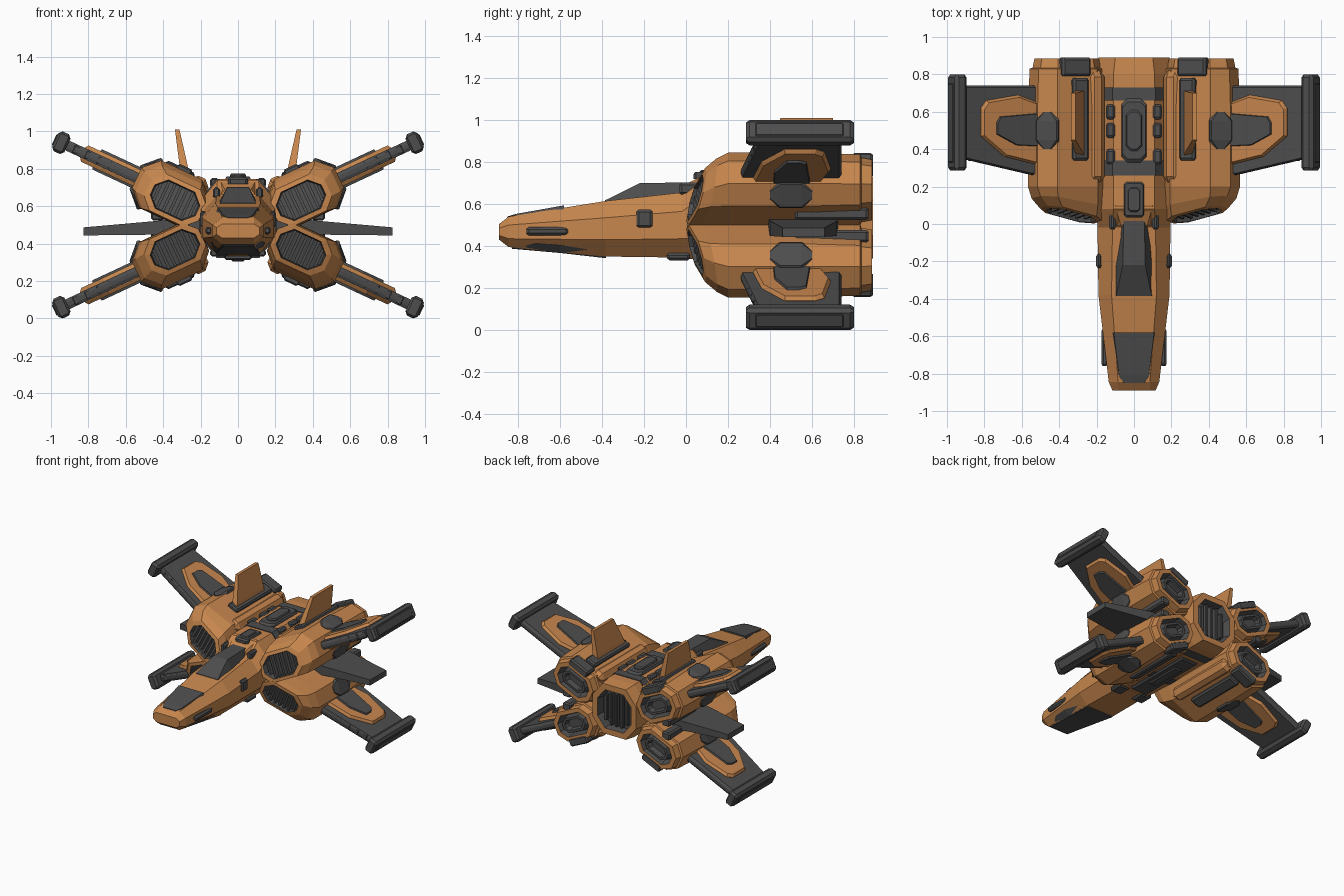
import bpy, bmesh, math

if "Cube" in bpy.data.objects:
    bpy.data.objects.remove(bpy.data.objects["Cube"])

def material(name, rgb):
    m = bpy.data.materials.new(name)
    m.diffuse_color = (*rgb, 1)
    m.use_nodes = True
    m.node_tree.nodes["Principled BSDF"].inputs["Base Color"].default_value = m.diffuse_color
    return m

ORANGE = material("orange_paint", (0.57, 0.24, 0.075))
DARK = material("dark_metal", (0.075, 0.075, 0.075))
A = math.radians(25)
CA, SA = math.cos(A), math.sin(A)
FOUR = [(1, 1), (-1, 1), (1, -1), (-1, -1)]
PAIR = FOUR[:2]
ONE = FOUR[:1]

def world(p):
    return p

def wing_frame(p):
    # (along the wing, y, across the wing) to upper-right arm of the X
    u, y, v = p
    return (0.36 + u * CA - v * SA, y, 0.667 + u * SA + v * CA)

def loft(name, rings, mat, frame=world, copies=ONE, dark=()):
    """Skin rings with capped ends; segments listed in dark are dark. Copies mirror about x=0 and z=0.5."""
    n, last = len(rings[0]), len(rings) - 1
    for sx, sz in copies:
        bm = bmesh.new()
        vs = []
        for r in rings:
            row = []
            for p in r:
                x, y, z = frame(p)
                row.append(bm.verts.new((x * sx, y, z if sz > 0 else 1 - z)))
            vs.append(row)
        bm.faces.new(vs[0]).material_index = int(-1 in dark)
        bm.faces.new(vs[-1]).material_index = int(last in dark)
        for i in range(last):
            for j in range(n):
                k = (j + 1) % n
                f = bm.faces.new((vs[i][j], vs[i][k], vs[i + 1][k], vs[i + 1][j]))
                f.material_index = int(i in dark)
        bmesh.ops.recalc_face_normals(bm, faces=bm.faces[:])
        suffix = "" if len(copies) == 1 else ("_right" if sx > 0 else "_left")
        if len(copies) == 4:
            suffix = ("_upper" if sz > 0 else "_lower") + suffix
        me = bpy.data.meshes.new(name + suffix)
        bm.to_mesh(me)
        bm.free()
        me.materials.append(mat)
        me.materials.append(DARK)
        bpy.context.collection.objects.link(bpy.data.objects.new(name + suffix, me))

def octo(y, a, b, ha, hb, ca, cb=None, slant=(0, 0)):
    """Chamfered rectangle facing along y, centred on (a, b)."""
    cb = ca if cb is None else cb
    q = [(ha, hb - cb), (ha - ca, hb), (ca - ha, hb), (-ha, hb - cb),
         (-ha, cb - hb), (ca - ha, -hb), (ha - ca, -hb), (ha, cb - hb)]
    return [(a + s, y + slant[0] * s + slant[1] * t, b + t) for s, t in q]

def hull_ring(y, hw, top, bottom, cx, cz):
    return octo(y, 0, (top + bottom) / 2, hw, (top - bottom) / 2, cx, cz)

def block(name, u, y0, y1, v, hu, hv, mat=DARK, frame=world, copies=ONE, c=0.012):
    e = min(c, (y1 - y0) / 4)
    loft(name, [octo(y0, u, v, hu - e * .7, hv - e * .7, c * .3), octo(y0 + e, u, v, hu, hv, c),
                octo(y1 - e, u, v, hu, hv, c), octo(y1, u, v, hu - e * .7, hv - e * .7, c * .3)],
         mat, frame, copies)

def slab(name, poly, v0, v1, mat, frame=world, copies=ONE, inset=0.9, both=True):
    """Plate from a plan outline, with bevelled faces."""
    cu = sum(p[0] for p in poly) / len(poly)
    cy = sum(p[1] for p in poly) / len(poly)
    def level(v, s):
        return [(cu + (u - cu) * s, cy + (y - cy) * s, v) for u, y in poly]
    e = min(0.018, (v1 - v0) / 3)
    rows = [level(v0, inset), level(v0 + e, 1)] if both else [level(v0, 1)]
    loft(name, rows + [level(v1 - e, 1), level(v1, inset)], mat, frame, copies)

# Central hull, with a recessed tail exhaust
loft("hull", [hull_ring(-.89, .115, .505, .43, .03, .02), hull_ring(-.845, .135, .54, .395, .05, .04),
              hull_ring(-.38, .19, .615, .35, .07, .08), hull_ring(-.02, .195, .655, .345, .08, .09),
              hull_ring(.08, .2, .74, .33, .09, .11), hull_ring(.8, .2, .74, .33, .09, .11),
              hull_ring(.89, .19, .73, .34, .09, .11), hull_ring(.89, .145, .685, .385, .065, .08),
              hull_ring(.83, .135, .675, .395, .06, .08)], ORANGE, dark=(7, 8))
for i in range(5):
    block("tail_exhaust_slat", -.09 + i * .045, .835, .87, .535, .012, .13 if 0 < i < 4 else .1, c=.006)
for y0, y1 in ((.26, .34), (.66, .73)):
    loft("hull_band", [hull_ring(y, .206, .746, .324, .092, .112) for y in (y0, y1)], DARK)

# Canopy, nose panel and chin
def trap(y, b, t, zb, zt):
    return [(-b, y, zb), (b, y, zb), (t, y, zt), (-t, y, zt)]
loft("canopy", [trap(-.385, .105, .095, .58, .618), trap(-.22, .112, .06, .6, .7),
                trap(.02, .075, .055, .62, .703)], DARK)
loft("canopy_fairing", [trap(-.01, .12, .07, .63, .69), trap(.1, .13, .1, .66, .745)], ORANGE)
loft("nose_panel", [trap(-.85, .06, .055, .5, .541), trap(-.81, .085, .08, .5, .553),
                    trap(-.58, .122, .108, .55, .594)], DARK)
loft("chin_panel", [trap(-.83, .075, .11, .387, .425), trap(-.6, .1, .145, .367, .405),
                    trap(-.38, .115, .13, .342, .37)], DARK)
block("nose_gun", .157, -.76, -.56, .47, .018, .02, copies=PAIR)
block("cockpit_vent", .186, -.235, -.16, .53, .016, .045, copies=PAIR)
block("chin_vent", .1, -.09, .02, .35, .05, .018, copies=PAIR)
block("canopy_vent", .115, -.03, .06, .672, .018, .03, copies=PAIR)

# Hatches and boxes along the spine, and the belly keel
def plan(cx, cy, hx, hy, c):
    return [(x, y) for x, y, _ in [(p[0], p[2], 0) for p in octo(0, cx, cy, hx, hy, c)]]
slab("spine_hatch_rim", plan(0, .5, .067, .17, .03), .72, .76, DARK, both=False)
slab("spine_hatch", plan(0, .5, .042, .11, .025), .75, .775, DARK, both=False)
slab("front_hatch_rim", plan(0, .13, .053, .095, .012), .72, .753, DARK, both=False)
slab("front_hatch", plan(0, .13, .033, .065, .015), .74, .762, DARK, both=False)
for y in (.36, .5, .6):
    block("spine_box", .125, y - .04, y + .04, .725, .025, .025, copies=PAIR)
block("belly_keel", 0, .05, .62, .335, .075, .022)
block("belly_hatch", 0, .2, .5, .322, .04, .018)

# Four engine nacelles with slanted intakes and recessed exhausts
S = (.25, .15)
def nacelle_ring(y, hu, hv, c, u=0, v=0, slant=(0, 0)):
    return octo(y, u, v, hu, hv, c, slant=slant)
loft("nacelle", [nacelle_ring(.12, .125, .078, .05, -.036, -.022, S),
                 nacelle_ring(.045, .133, .084, .055, -.036, -.022, S),
                 nacelle_ring(.05, .16, .108, .06, -.036, -.022, S),
                 nacelle_ring(.11, .188, .127, .07, -.012, -.01, (.18, .12)),
                 nacelle_ring(.2, .2, .14, .08), nacelle_ring(.6, .2, .14, .08),
                 nacelle_ring(.83, .192, .132, .075), nacelle_ring(.835, .178, .12, .07),
                 nacelle_ring(.885, .168, .112, .065), nacelle_ring(.885, .135, .082, .05),
                 nacelle_ring(.82, .12, .07, .045)],
     ORANGE, wing_frame, FOUR, dark=(-1, 0, 9, 10))
loft("exhaust_nozzle", [nacelle_ring(.82, .11, .065, .04), nacelle_ring(.88, .1, .055, .035),
                        nacelle_ring(.88, .08, .038, .025), nacelle_ring(.84, .07, .03, .02)],
     DARK, wing_frame, FOUR)
for i in range(7):
    d = -.105 + i * .035
    h = .08 - max(0, abs(d) - .075)
    loft("intake_slat", [octo(y + S[0] * d, d - .036, -.022, .008, h, .003, slant=(0, .15))
                         for y in (.06, .13)], DARK, wing_frame, FOUR)
block("nacelle_shoulder", -.115, .22, .82, .095, .055, .055, ORANGE, wing_frame, FOUR, .035)
block("nacelle_clamp", .125, .4, .6, 0, .085, .15, DARK, wing_frame, FOUR, .08)
block("nacelle_rail", -.012, .34, .78, .143, .045, .022, DARK, wing_frame, FOUR)
block("rail_end_block", .01, .79, .89, .125, .085, .03, DARK, wing_frame, FOUR)
block("side_rail", .43, .52, .87, .553, .035, .03, DARK, world, FOUR)

# Wings with raised panels and tip pods
slab("wing", [(.1, .25), (.22, .265), (.62, .35), (.62, .74), (.1, .74)], -.028, .028,
     DARK, wing_frame, FOUR, .96)
slab("wing_panel", [(.1, .31), (.2, .32), (.38, .36), (.52, .47), (.52, .62), (.49, .66),
                    (.3, .69), (.1, .62)], -.048, .048, ORANGE, wing_frame, FOUR, .93)
slab("wing_inset", [(.1, .41), (.32, .42), (.44, .48), (.44, .54), (.42, .575), (.1, .6)],
     -.06, .06, DARK, wing_frame, FOUR, .95)
for i in range(5):
    u = .27 + i * .07
    block("leading_edge_rib", u, .25 + (u - .1) * .19, .33 + (u - .1) * .19, 0, .024, .024,
          DARK, wing_frame, FOUR, .008)
block("tip_pod", .645, .285, .8, 0, .036, .058, DARK, wing_frame, FOUR, .018)
block("tip_pod_panel", .68, .33, .75, 0, .007, .033, DARK, wing_frame, FOUR, .005)

# Flat stabilisers between the wings
def stab(x, y0, y1, z0, z1):
    return [(x, y0, z0), (x, y1, z0), (x, y1, z1), (x, y0, z1)]
loft("stabiliser", [stab(.15, .38, .73, .45, .55), stab(.45, .4, .72, .448, .52),
                    stab(.825, .46, .66, .444, .487)], DARK, copies=PAIR)

# Upright tail fins
def fin(z, x, h, y0, y1):
    return [(x - h, y0, z), (x + h, y0, z), (x + h, y1, z), (x - h, y1, z)]
loft("tail_fin", [fin(.77, .285, .024, .35, .71), fin(.83, .293, .021, .38, .71),
                  fin(1.01, .325, .012, .45, .7)], ORANGE, copies=PAIR)
